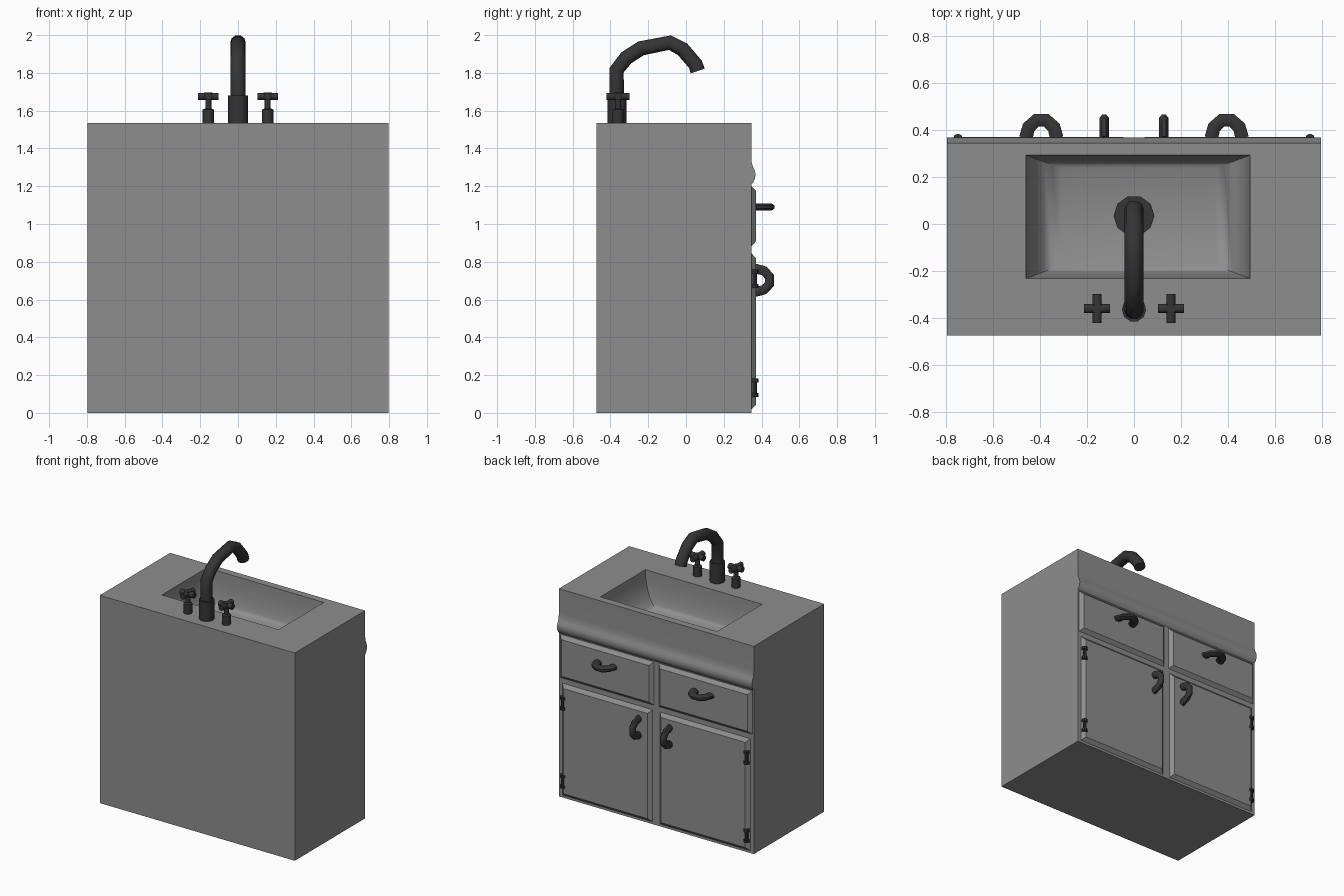
import bpy, bmesh, math
from mathutils import Vector

if "Cube" in bpy.data.objects:
    bpy.data.objects.remove(bpy.data.objects["Cube"])


def mat(name, v):
    m = bpy.data.materials.new(name)
    m.diffuse_color = (v, v, v, 1)
    m.use_nodes = True
    m.node_tree.nodes["Principled BSDF"].inputs["Base Color"].default_value = m.diffuse_color
    return m


GREY = mat("cabinet grey", 0.27)
DARK = mat("dark metal", 0.035)


def finish(bm, name, material, angle=None):
    bmesh.ops.recalc_face_normals(bm, faces=bm.faces)
    me = bpy.data.meshes.new(name)
    bm.to_mesh(me)
    bm.free()
    me.materials.append(material)
    ob = bpy.data.objects.new(name, me)
    bpy.context.collection.objects.link(ob)
    if angle:
        bpy.ops.object.select_all(action='DESELECT')
        ob.select_set(True)
        bpy.context.view_layer.objects.active = ob
        bpy.ops.object.shade_smooth_by_angle(angle=math.radians(angle))
    return ob


def bridge(bm, a, b, closed=True):
    n = len(a)
    for i in range(n if closed else n - 1):
        j = (i + 1) % n
        bm.faces.new((a[i], a[j], b[j], b[i]))


def rect(bm, x0, x1, y0, y1, z):
    return [bm.verts.new(p) for p in ((x0, y0, z), (x1, y0, z), (x1, y1, z), (x0, y1, z))]


def sweep(name, path, normal, r_in, r_out, sides=8):
    """Tube along a planar path; r_in lies in the plane, r_out along its normal."""
    bm = bmesh.new()
    path = [Vector(p) for p in path]
    n = Vector(normal)
    rings = []
    for i, p in enumerate(path):
        t = Vector()
        if i > 0:
            t += (p - path[i - 1]).normalized()
        if i < len(path) - 1:
            t += (path[i + 1] - p).normalized()
        side = n.cross(t.normalized())
        ring = []
        for k in range(sides):
            a = 2 * math.pi * (k + 0.5) / sides
            ring.append(bm.verts.new(p + side * r_in * math.cos(a) + n * r_out * math.sin(a)))
        rings.append(ring)
    for a, b in zip(rings, rings[1:]):
        bridge(bm, a, b)
    bm.faces.new(rings[0])
    bm.faces.new(rings[-1])
    return finish(bm, name, DARK, 50)


def lathe(name, x, y, profile, sides=10):
    """Turned part about a vertical axis, profile of (radius, z)."""
    bm = bmesh.new()
    rings = []
    for r, z in profile:
        rings.append([bm.verts.new((x + r * math.cos(2 * math.pi * k / sides),
                                    y + r * math.sin(2 * math.pi * k / sides), z))
                      for k in range(sides)])
    for a, b in zip(rings, rings[1:]):
        bridge(bm, a, b)
    bm.faces.new(rings[0])
    bm.faces.new(rings[-1])
    return finish(bm, name, DARK, 40)


def panel(name, x0, x1, z0, z1, bevel=0.025):
    """Raised panel with bevelled edges on the cabinet face."""
    bm = bmesh.new()
    rings = []
    for y, i in ((FACE - 0.005, 0), (FACE, 0), (FACE + 0.024, bevel)):
        rings.append([bm.verts.new(p) for p in ((x0 + i, y, z0 + i), (x1 - i, y, z0 + i),
                                                (x1 - i, y, z1 - i), (x0 + i, y, z1 - i))])
    for a, b in zip(rings, rings[1:]):
        bridge(bm, a, b)
    bm.faces.new(rings[0])
    bm.faces.new(rings[-1])
    return finish(bm, name, GREY)


FACE, BACK, TOP, W = 0.346, -0.475, 1.535, 0.797

# Cabinet body: side profile with rolled moulding, top with sunken basin
bm = bmesh.new()
profile = [(BACK, TOP), (BACK, 0), (FACE, 0), (FACE, 1.21), (FACE + 0.011, 1.222),
           (FACE + 0.019, 1.24), (FACE + 0.022, 1.262), (FACE + 0.018, 1.283),
           (FACE + 0.009, 1.302), (FACE + 0.002, 1.325), (FACE, 1.36), (FACE, TOP)]
left = [bm.verts.new((-W, y, z)) for y, z in profile]
right = [bm.verts.new((W, y, z)) for y, z in profile]
bridge(bm, left, right, closed=False)
bm.faces.new(left)
bm.faces.new(right)
outer = [left[0], right[0], right[-1], left[-1]]
prev = outer
for k in range(7):
    a = math.pi / 2 * k / 6
    f, d = 1 - math.cos(a), 0.25 * math.sin(a)
    ring = rect(bm, -0.46 + 0.15 * f, 0.495 - 0.15 * f,
                -0.232 + 0.055 * f, 0.293 - 0.055 * f, TOP - d)
    bridge(bm, prev, ring)
    prev = ring
bm.faces.new(prev)
finish(bm, "cabinet_with_basin", GREY, 35)

# Drain disc on the basin floor
lathe("drain", 0, 0.035, [(0.087, TOP - 0.252), (0.087, TOP - 0.242)])

# Doors, drawers, pulls, hinges and taps, mirrored left and right
arc = [(math.cos(math.pi * k / 5), math.sin(math.pi * k / 5)) for k in range(6)]
for s, side in ((-1, "left"), (1, "right")):
    xs = sorted((s * 0.03, s * 0.768))
    panel(side + "_door", xs[0], xs[1], 0.018, 0.845)
    xs = sorted((s * 0.02, s * 0.785))
    panel(side + "_drawer", xs[0], xs[1], 0.882, 1.202)
    sweep(side + "_drawer_pull",
          [(s * 0.395 + 0.066 * c, FACE + 0.02 + 0.08 * v, 1.09) for c, v in arc],
          (0, 0, 1), 0.031, 0.021)
    sweep(side + "_door_pull",
          [(s * 0.127, FACE + 0.02 + 0.08 * v, 0.702 + 0.062 * c) for c, v in arc],
          (1, 0, 0), 0.028, 0.022)
    for z, level in ((0.133, "lower"), (0.71, "upper")):
        h = [(0.021, -0.048), (0.021, -0.028), (0.013, -0.028),
             (0.013, 0.028), (0.021, 0.028), (0.021, 0.048)]
        lathe(f"{side}_{level}_hinge", s * 0.75, 0.364, [(r, z + dz) for r, dz in h], 8)

    # Tap stem and cross handle
    x, y = s * 0.157, -0.36
    lathe(side + "_tap_stem", x, y, [(0.03, TOP - 0.01), (0.03, 1.605), (0.016, 1.612),
                                     (0.016, 1.66), (0.022, 1.66), (0.022, 1.695)])
    sweep(side + "_tap_bar_across", [(x - 0.055, y, 1.675), (x + 0.055, y, 1.675)],
          (0, 0, 1), 0.021, 0.021)
    sweep(side + "_tap_bar_along", [(x, y - 0.062, 1.675), (x, y + 0.062, 1.675)],
          (0, 0, 1), 0.021, 0.021)

# Faucet base and gooseneck spout
lathe("faucet_base", 0, -0.365, [(0.052, TOP - 0.01), (0.052, 1.68)])
sweep("spout", [(0, y, z) for y, z in ((-0.367, 1.67), (-0.367, 1.815), (-0.316, 1.88),
                                       (-0.238, 1.93), (-0.085, 1.96), (-0.018, 1.925),
                                       (0.05, 1.845), (0.062, 1.81))],
      (1, 0, 0), 0.041, 0.041, 10)
